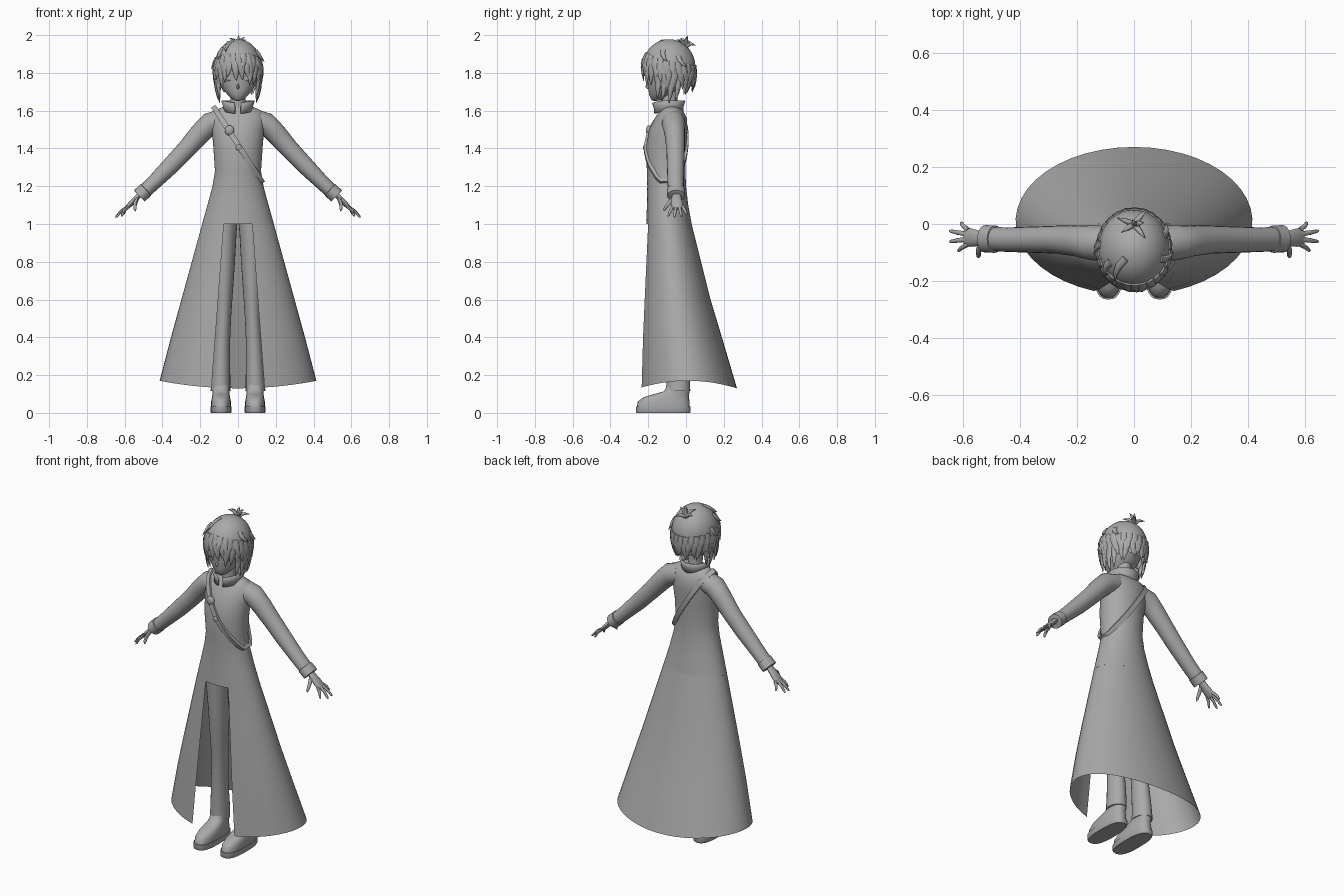
import bpy, bmesh, math, random
from mathutils import Vector as V

if "Cube" in bpy.data.objects:
    bpy.data.objects.remove(bpy.data.objects["Cube"])

random.seed(4)
grey = bpy.data.materials.new("plain_grey")
grey.diffuse_color = (0.4, 0.4, 0.4, 1)
grey.use_nodes = True
grey.node_tree.nodes["Principled BSDF"].inputs["Base Color"].default_value = grey.diffuse_color


def finish(name, bm, mirror=False, thick=0, angle=45):
    bmesh.ops.recalc_face_normals(bm, faces=bm.faces)
    me = bpy.data.meshes.new(name)
    bm.to_mesh(me)
    bm.free()
    me.materials.append(grey)
    ob = bpy.data.objects.new(name, me)
    bpy.context.collection.objects.link(ob)
    if mirror:
        ob.modifiers.new("mirror", 'MIRROR')
    if thick:
        ob.modifiers.new("thickness", 'SOLIDIFY').thickness = thick
    bpy.ops.object.select_all(action='DESELECT')
    ob.select_set(True)
    bpy.context.view_layer.objects.active = ob
    bpy.ops.object.shade_smooth_by_angle(angle=math.radians(angle))
    return ob


def skin(bm, rows, closed=True, caps=True):
    """Bridge rows of points that have equal counts."""
    rows = [[bm.verts.new(p) for p in r] for r in rows]
    n = len(rows[0])
    for a, b in zip(rows, rows[1:]):
        for i in range(n if closed else n - 1):
            j = (i + 1) % n
            bm.faces.new((a[i], a[j], b[j], b[i]))
    if caps and closed:
        bm.faces.new(rows[0])
        bm.faces.new(rows[-1])


def ring(cx, cy, z, rx, ry, n=32, p=1.0):
    def f(v):
        return math.copysign(abs(v) ** p, v)
    return [(cx + rx * f(math.cos(t)), cy + ry * f(math.sin(t)), z)
            for t in (2 * math.pi * i / n for i in range(n))]


def loft(name, secs, n=32, p=1.0, **kw):
    bm = bmesh.new()
    skin(bm, [ring(*s, n, p) for s in secs])
    return finish(name, bm, **kw)


def tube(bm, pts, radii, ref, n=10):
    """Sweep an ellipse (across, along ref) through the points."""
    pts, rows = [V(p) for p in pts], []
    for i, (p, (a, b)) in enumerate(zip(pts, radii)):
        t = (pts[min(i + 1, len(pts) - 1)] - pts[max(i - 1, 0)]).normalized()
        s = t.cross(V(ref)).normalized()
        u = s.cross(t)
        rows.append([p + s * a * math.cos(w) + u * b * math.sin(w)
                     for w in (2 * math.pi * k / n for k in range(n))])
    skin(bm, rows)


def ball(name, pos, size, mirror=False):
    bm = bmesh.new()
    bmesh.ops.create_uvsphere(bm, u_segments=16, v_segments=10, radius=1)
    for v in bm.verts:
        v.co = V([v.co[i] * size[i] + pos[i] for i in range(3)])
    return finish(name, bm, mirror)


# Coat: z, half width, front y, back y
TORSO = [(1.0, .19, -.21, .03), (1.1, .162, -.207, .012), (1.2, .135, -.205, 0),
         (1.28, .122, -.207, -.003), (1.4, .13, -.213, 0), (1.5, .138, -.195, .008),
         (1.56, .145, -.165, .005), (1.6, .125, -.14, -.015), (1.625, .07, -.125, -.04)]
SKIRT = [(1.0, .19, -.21, .03), (.8, .245, -.22, .08), (.6, .30, -.23, .13),
         (.4, .355, -.24, .19), (.13, .415, -.25, .27)]

bm = bmesh.new()
skin(bm, [ring(0, (f + b) / 2, z, rx, (b - f) / 2, 48) for z, rx, f, b in TORSO], caps=False)
bm.faces.new([v for v in bm.verts if v.co.z > 1.62])
finish("coat_body", bm)

# Skirt with a tapered opening at the front and a hem raised at the sides
bm, rows = bmesh.new(), []
for z, rx, f, b in SKIRT:
    gap = math.asin((.075 + (1 - z) * .075) / rx)
    row = []
    for i in range(41):
        t = -math.pi / 2 + gap + (2 * math.pi - 2 * gap) * i / 40
        lift = .04 * math.cos(t) ** 2 if z < .2 else 0
        row.append((rx * math.cos(t), (f + b) / 2 + (b - f) / 2 * math.sin(t), z + lift))
    rows.append(row)
skin(bm, rows, closed=False)
finish("coat_skirt", bm)

# Sleeves and cuffs
bm = bmesh.new()
up = (.7, 0, .7)
tube(bm, [(.08, -.07, 1.55), (.15, -.065, 1.53), (.20, -.06, 1.48), (.27, -.055, 1.40),
          (.35, -.055, 1.315), (.44, -.055, 1.225), (.515, -.052, 1.153)],
     [(.06, .06), (.062, .06), (.054, .056), (.049, .05), (.046, .047), (.043, .04), (.042, .036)],
     up, 20)
finish("sleeve", bm, True)
bm = bmesh.new()
tube(bm, [(.485, -.053, 1.183), (.487, -.053, 1.181), (.522, -.052, 1.149), (.523, -.052, 1.148)],
     [(.04, .034), (.048, .041), (.048, .041), (.04, .034)], up, 20)
finish("cuff", bm, True)

# Hands
bm = bmesh.new()
tube(bm, [(.51, -.05, 1.165), (.545, -.05, 1.13), (.57, -.048, 1.105), (.592, -.046, 1.082)],
     [(.02, .014), (.027, .015), (.032, .014), (.029, .009)], up, 12)
for y, tip in [(-.07, (.618, -.095, 1.04)), (-.053, (.648, -.062, 1.034)),
               (-.036, (.648, -.024, 1.038)), (-.021, (.608, .006, 1.05))]:
    a, b = V((.58, y, 1.093)), V(tip)
    tube(bm, [a, a.lerp(b, .5) + V((.004, 0, .004)), a.lerp(b, .9), b],
         [(.009, .009), (.008, .008), (.006, .006), (.002, .002)], up, 8)
tube(bm, [(.535, -.065, 1.135), (.545, -.095, 1.105), (.545, -.112, 1.08), (.543, -.118, 1.068)],
     [(.012, .012), (.01, .01), (.008, .008), (.002, .002)], up, 8)
finish("hand", bm, True)

# Trousers and shoes
loft("trouser_leg", [(.093, -.04, .115, .052, .063), (.09, -.042, .2, .049, .06),
                     (.086, -.052, .35, .043, .055), (.078, -.06, .5, .041, .055),
                     (.075, -.07, .6, .045, .06), (.071, -.08, .8, .055, .068),
                     (.07, -.09, .95, .062, .075), (.07, -.09, 1.02, .068, .08),
                     (.065, -.09, 1.1, .065, .08)], 24, mirror=True)
loft("shoe_sole", [(.09, -.12, 0, .053, .142), (.09, -.12, .005, .056, .145),
                   (.09, -.12, .033, .056, .145)], 28, .75, mirror=True, angle=35)
loft("shoe_upper", [(.09, -.12, .033, .052, .14), (.09, -.118, .06, .052, .137),
                    (.09, -.105, .083, .048, .12), (.09, -.075, .1, .045, .092),
                    (.09, -.048, .115, .044, .067), (.09, -.04, .16, .043, .055)],
     28, .8, mirror=True, angle=60)

# Shoulder strap laid over the body on a slanted loop
bm, rows = bmesh.new(), []
for i in range(56):
    t = 2 * math.pi * i / 56
    x = .125 * math.cos(t)
    z = 1.42 - 1.55 * x
    lo, hi = next(((a, b) for a, b in zip(TORSO, TORSO[1:]) if b[0] >= z))
    k = (z - lo[0]) / (hi[0] - lo[0])
    rx, f, b = [lo[j] + (hi[j] - lo[j]) * k for j in (1, 2, 3)]
    h = (b - f) / 2 * math.sqrt(max(0, 1 - (x / rx) ** 2))
    p = V((x, (f + b) / 2 + math.copysign(h, math.sin(t)), z))
    out = V((math.cos(t) * .6, math.sin(t), -math.cos(t) * .9)).normalized()
    side = V((1.55, 0, 1)).normalized() * .014
    rows.append([p + side - out * .01, p + side + out * .011,
                 p - side + out * .011, p - side - out * .01])
skin(bm, rows + rows[:1], caps=False)
bmesh.ops.remove_doubles(bm, verts=bm.verts, dist=1e-5)
finish("shoulder_strap", bm)
ball("strap_buckle", (-.045, -.198, 1.495), (.025, .014, .027))
ball("strap_stud", (.005, -.217, 1.405), (.017, .01, .017))

# Collar with a notch at the front
bm, rows = bmesh.new(), []
for z, r in [(1.595, .07), (1.625, .07), (1.655, .08)]:
    row = []
    for i in range(33):
        t = -math.pi / 2 + .2 + (2 * math.pi - .4) * i / 32
        drop = .012 * max(0, -math.sin(t)) ** 3
        row.append((r * math.cos(t), -.092 + r * math.sin(t), z - drop))
    rows.append(row)
skin(bm, rows, closed=False)
finish("collar", bm, thick=.01)

# Head
loft("neck", [(0, -.085, 1.56, .045, .045), (0, -.088, 1.63, .04, .042),
              (0, -.09, 1.72, .042, .045)], 20)
loft("face", [(0, -.165, 1.652, .01, .01), (0, -.152, 1.66, .03, .033),
              (0, -.135, 1.685, .056, .06), (0, -.122, 1.71, .077, .077),
              (0, -.11, 1.74, .095, .092), (0, -.102, 1.78, .106, .104),
              (0, -.098, 1.83, .111, .111), (0, -.095, 1.88, .105, .108),
              (0, -.09, 1.93, .07, .08)], 32, angle=80)
ball("nose", (0, -.2, 1.728), (.007, .014, .013))
ball("eye", (.046, -.19, 1.775), (.021, .009, .019), True)
ball("ear", (.108, -.09, 1.765), (.014, .024, .034), True)


# Hair cap and locks share one rounded shell
def shell(t, z, s=1.0):
    d = (z - 1.83) / (.148 if z > 1.83 else .26)
    r = math.sqrt(max(.01, 1 - d * d)) * s
    return V((.126 * r * math.cos(t), -.09 + .14 * r * math.sin(t), z))


bm, rows = bmesh.new(), []
for j in range(13):
    row = []
    for i in range(40):
        t = 2 * math.pi * i / 40
        low = 1.785 - .065 * math.sin(t)
        end = math.acos((low - 1.83) / (.148 if low > 1.83 else .26))
        c = math.cos(.06 + (end - .06) * j / 12)
        row.append(shell(t, 1.83 + c * (.148 if c > 0 else .26)))
    rows.append(row)
skin(bm, rows, caps=False)
bm.faces.new([v for v in bm.verts][:40])
finish("hair_cap", bm, angle=60)


def lock(bm, t, z0, z1, turn, width, flick):
    pts = [shell(t + turn * k * k, z0 + (z1 - z0) * k, s)
           for k, s in ((0, .98), (.35, 1.0), (.7, 1.0 + flick * .4), (1, 1 + flick))]
    tube(bm, pts, [(width, .008), (width, .01), (width * .65, .007), (.001, .001)],
         (math.cos(t), math.sin(t), 0), 8)


bm = bmesh.new()
for layer in (0, 1):
    for i in range(26):
        t = 2 * math.pi * (i + layer * .5) / 26
        front = max(0, -math.sin(t))
        back = max(0, math.sin(t))
        tip = 1.70 + .065 * front ** 2 - .01 * back + random.uniform(-.015, .02) + layer * .045
        lock(bm, t, 1.84 + .045 * front - .02 * back + layer * .02, tip,
             random.uniform(-.18, .18), .021, random.uniform(-.02, .06) + layer * .03)
# Longer tufts beside the jaw
for s in (0, 1):
    for a, z in ((-.45, 1.665), (-.2, 1.655), (.1, 1.64), (.4, 1.65)):
        lock(bm, math.pi - a if s else a, 1.77, z, .1 if s else -.1, .016, .12)
# Loose tufts on the sides
for t, z in ((-.3, 1.87), (-2.4, 1.92), (-2.7, 1.88), (.4, 1.84), (3.0, 1.83)):
    lock(bm, t, z + .05, z - .01, .25, .014, .13)
finish("hair_locks", bm, angle=60)

# Star-shaped tuft on the crown
bm = bmesh.new()
for x, y, z in ((-.06, .022, 1.965), (.045, .052, 1.945), (.04, -.05, 1.975),
                (-.045, -.03, 1.985), (.035, .005, 1.99), (.004, .008, 2.0)):
    a, b = V((0, 0, 1.94)), V((x, y, z))
    m = a.lerp(b, .5) + V((0, 0, .012))
    tube(bm, [a, m, b], [(.012, .012), (.009, .008), (.001, .001)], (.1, .2, 1), 8)
finish("crown_tuft", bm, angle=60)
